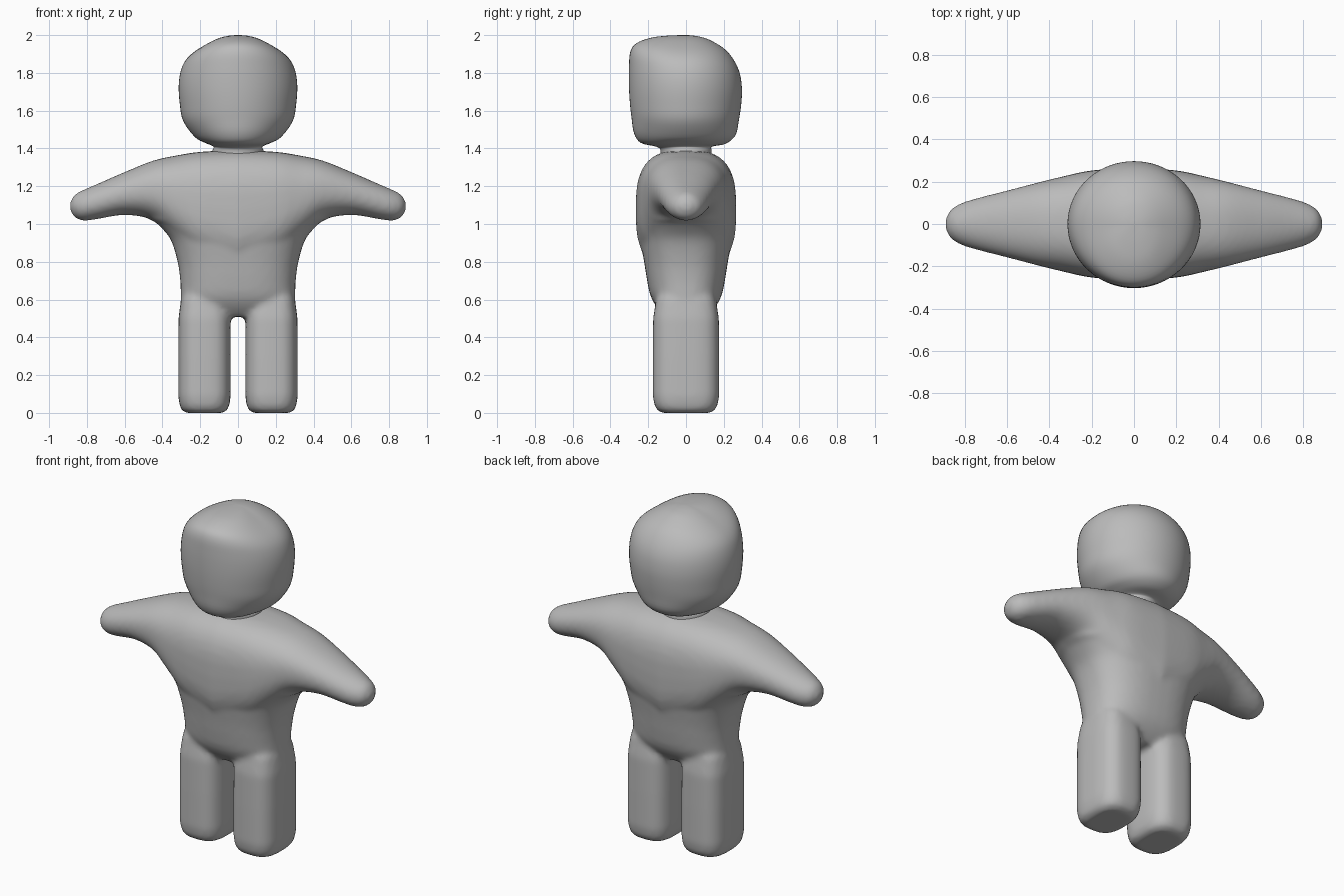
import bpy, bmesh, math

if "Cube" in bpy.data.objects:
    bpy.data.objects.remove(bpy.data.objects["Cube"])

clay = bpy.data.materials.new("grey clay")
clay.diffuse_color = (0.5, 0.5, 0.5, 1)
clay.use_nodes = True
clay.node_tree.nodes["Principled BSDF"].inputs["Base Color"].default_value = clay.diffuse_color


def loft(bm, rings):
    """Skin a list of closed rings and cap both ends."""
    loops = [[bm.verts.new(p) for p in r] for r in rings]
    n = len(loops[0])
    for a, b in zip(loops, loops[1:]):
        for i in range(n):
            j = (i + 1) % n
            bm.faces.new((a[i], a[j], b[j], b[i]))
    bm.faces.new(loops[0][::-1])
    bm.faces.new(loops[-1])


def oval(a, b, n, count=40):
    """Superellipse outline with half sizes a, b and squareness n."""
    pts = []
    for i in range(count):
        t = 2 * math.pi * i / count
        c, s = math.cos(t), math.sin(t)
        pts.append((a * math.copysign(abs(c) ** (2 / n), c),
                    b * math.copysign(abs(s) ** (2 / n), s)))
    return pts


def make(name, bm):
    bmesh.ops.recalc_face_normals(bm, faces=bm.faces)
    for f in bm.faces:
        f.smooth = True
    me = bpy.data.meshes.new(name)
    bm.to_mesh(me)
    bm.free()
    me.materials.append(clay)
    ob = bpy.data.objects.new(name, me)
    bpy.context.collection.objects.link(ob)
    return ob


def smooth_steps(rows, steps=6):
    """Catmull-Rom interpolation through rows of numbers."""
    out = []
    for i in range(len(rows) - 1):
        p0, p1 = rows[max(i - 1, 0)], rows[i]
        p2, p3 = rows[i + 1], rows[min(i + 2, len(rows) - 1)]
        for k in range(steps):
            t = k / steps
            out.append([0.5 * (2 * b + (c - a) * t + (2 * a - 5 * b + 4 * c - d) * t * t
                               + (3 * b - a - 3 * c + d) * t ** 3)
                        for a, b, c, d in zip(p0, p1, p2, p3)])
    return out + [list(rows[-1])]


# body: shoulders and arms, torso and legs fused into one smooth skin
bm = bmesh.new()

# arms: x, bottom z, top z, half depth, squareness
arm = [(0, .75, 1.392, .267, 2.9), (.2, .82, 1.382, .253, 2.8), (.33, .92, 1.362, .226, 2.5),
       (.45, 1.02, 1.335, .197, 2.3), (.6, 1.048, 1.275, .158, 2.2), (.75, 1.025, 1.21, .12, 2.1),
       (.82, 1.018, 1.18, .097, 2), (.865, 1.035, 1.155, .068, 2), (.89, 1.075, 1.115, .025, 2)]
for side in (1, -1):
    loft(bm, [[(side * x, p, (lo + hi) / 2 + q) for p, q in oval(d, (hi - lo) / 2, n)]
              for x, lo, hi, d, n in smooth_steps(arm)])

# torso: z, half width, half depth
torso = [(.51, .285, .11), (.56, .297, .155), (.62, .303, .188), (.7, .306, .206), (.8, .32, .222),
         (.92, .358, .243), (1.0, .425, .25), (1.04, .47, .25), (1.15, .4, .25)]
loft(bm, [[(p, q, z) for p, q in oval(a, b, 2.5)] for z, a, b in smooth_steps(torso)])

# legs: z, size factor
leg = [(0, .72), (.015, .87), (.04, .95), (.09, 1), (.3, 1), (.5, .99), (.6, .9), (.66, .75)]
for side in (1, -1):
    loft(bm, [[(side * .1775 + p, q, z) for p, q in oval(.139 * s, .176 * s, 3)] for z, s in leg])

body = make("body", bm)
m = body.modifiers.new("fuse", 'REMESH')
m.mode = 'VOXEL'
m.voxel_size = 0.015
m.use_smooth_shade = True
m = body.modifiers.new("soften", 'SMOOTH')
m.factor = 0.5
m.iterations = 8

# head with neck: radius and height profiles for the side, front and back
neck = [(.14, 1.33), (.135, 1.39)]
side_p = [(.13, 1.41), (.175, 1.43), (.228, 1.46), (.29, 1.545), (.308, 1.635), (.314, 1.73),
          (.303, 1.81), (.275, 1.87), (.22, 1.92), (.13, 1.97), (.06, 1.994), (.01, 2.0)]
front_p = [(.16, 1.41), (.24, 1.43), (.275, 1.48), (.288, 1.56), (.297, 1.64), (.302, 1.73),
           (.302, 1.83), (.295, 1.91), (.265, 1.955), (.19, 1.985), (.1, 1.997), (.01, 2.0)]
back_p = [(.14, 1.41), (.21, 1.425), (.262, 1.47), (.28, 1.55), (.293, 1.64), (.296, 1.72),
          (.284, 1.80), (.252, 1.87), (.2, 1.93), (.12, 1.977), (.06, 1.994), (.01, 2.0)]
profiles = [smooth_steps(neck + p, 4) for p in (side_p, front_p, back_p)]
rings = []
for s, f, b in zip(*profiles):
    ring = []
    for i in range(64):
        t = 2 * math.pi * i / 64
        w = math.sin(t) ** 2
        e = b if math.sin(t) > 0 else f
        r, z = (s[k] * (1 - w) + e[k] * w for k in (0, 1))
        ring.append((r * math.cos(t), r * math.sin(t), z))
    rings.append(ring)
bm = bmesh.new()
loft(bm, rings)
make("head", bm)
